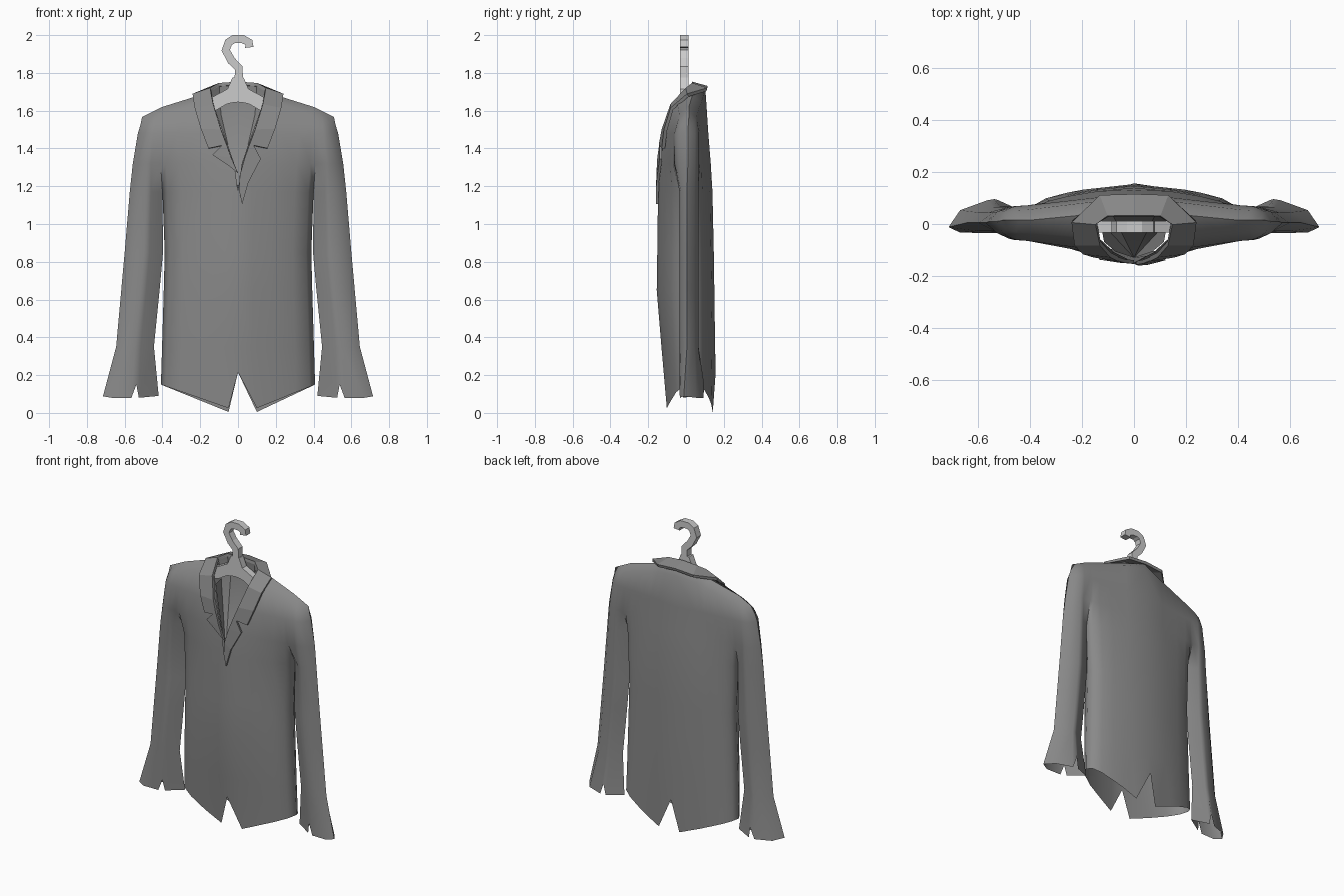
import bpy, bmesh
from mathutils import Vector

if "Cube" in bpy.data.objects:
    bpy.data.objects.remove(bpy.data.objects["Cube"])


def lerp(a, b, t):
    return a + (b - a) * t


def make(name, faces, smooth=None, thick=0, mat=None):
    """Object from a list of faces given as point lists, welded together."""
    bm = bmesh.new()
    for f in faces:
        bm.faces.new([bm.verts.new(p) for p in f])
    bmesh.ops.remove_doubles(bm, verts=bm.verts, dist=0.001)
    bmesh.ops.dissolve_degenerate(bm, edges=bm.edges, dist=0.0005)
    bmesh.ops.recalc_face_normals(bm, faces=bm.faces)
    me = bpy.data.meshes.new(name)
    bm.to_mesh(me)
    bm.free()
    ob = bpy.data.objects.new(name, me)
    bpy.context.collection.objects.link(ob)
    if mat:
        me.materials.append(mat)
    if thick:
        m = ob.modifiers.new("thickness", "SOLIDIFY")
        m.thickness = thick
        m.offset = 0
    if smooth:
        bpy.context.view_layer.objects.active = ob
        ob.select_set(True)
        bpy.ops.object.shade_smooth_by_angle(angle=smooth)
        ob.select_set(False)
    return ob


def quads(rows):
    return [[a[i], a[i + 1], b[i + 1], b[i]]
            for a, b in zip(rows, rows[1:]) for i in range(len(a) - 1)]


def mirrored(faces, sides=(-1, 1)):
    return [[(s * x, y, z) for x, y, z in f] for s in sides for f in faces]


cloth = bpy.data.materials.new("dark_cloth")
cloth.diffuse_color = (0.25, 0.25, 0.25, 1)
cloth.use_nodes = True
cloth.node_tree.nodes["Principled BSDF"].inputs["Base Color"].default_value = cloth.diffuse_color

# column fractions across half the torso and across a sleeve
U = [0, .2, .45, .75, .93, 1]
FRONT_LENS = [1, .92, .79, .58, .33, 0]
BACK_LENS = [1, .88, .81, .71, .54, .32, 0]
V = [0, .35, .42, .5, .8, 1]
TUBE = [0, .9, 1, 1, .72, 0]
UPPER = [1, .95, .92, .88, .6, 0]

# below the armpit: z, torso half width, sleeve inner x, sleeve outer x, front y, back y
LOWER = [(1.17, .40, .40, .573, -.148, .140), (.85, .388, .397, .60, -.152, .147),
         (.65, .393, .415, .618, -.155, .150), (.35, .402, .445, .645, -.13, .154)]
# above the armpit: z, neck x, split x, outer x, front y, back y
ABOVE = [(1.48, .075, .41, .53, -.11, .118), (1.32, .02, .41, .557, -.138, .131)]
CUFF = [(.42, .09), (.525, .08), (.538, .15), (.565, .078), (.67, .08), (.715, .088)]


def shoulder(x):
    pts = [(0, 1.72), (.15, 1.70), (.24, 1.67), (.40, 1.62), (.52, 1.56)]
    for (a, za), (b, zb) in zip(pts, pts[1:]):
        if x <= b:
            return lerp(za, zb, (x - a) / (b - a))
    return 1.56


def columns(x0, x1, back):
    """Torso x positions with their fraction; the back adds a centre column."""
    if back:
        xs = [0] + [lerp(.14, x1, u) for u in U]
        return [(x, x / x1) for x in xs]
    return [(lerp(x0, x1, u), u) for u in U]


def panel(s, back):
    # shoulder and chest
    ridge = [(x, lerp(.04, .015, (x - .14) / .26), shoulder(x))
             for x, u in columns(.14, .40, back)]
    if back:
        ridge[0] = (0, .10, 1.72)
    ridge += [(x, .015, shoulder(x)) for x in (lerp(.40, .508, v) for v in V[1:])]
    y0, y1 = (.105, .055) if back else (-.05, -.035)
    row = [(x, lerp(y0, y1, u), shoulder(x) - .04) for x, u in columns(.14, .41, back)]
    row += [(lerp(.41, .517, v), lerp(.012, y1, f), shoulder(lerp(.41, .515, v)) - .04)
            for v, f in zip(V[1:], UPPER[1:])]
    upper = [ridge, row]
    for z, xn, xs, xo, yf, yb in ABOVE:
        y0, y1 = (yb, .072) if back else (yf, -.065)
        row = [(x, lerp(y0, y1, u), z) for x, u in columns(xn, xs, back)]
        row += [(lerp(xs, xo, v), lerp(.01, y1, f), z) for v, f in zip(V[1:], UPPER[1:])]
        upper.append(row)
    # torso and sleeve below the armpit
    torso, sleeve = [], []
    lens = BACK_LENS if back else FRONT_LENS
    for z, xs, xi, xo, yf, yb in LOWER:
        y0, half = (yb, .05) if back else (yf, -.05)
        torso.append([(x, lerp(.025, y0, f), z)
                      for (x, u), f in zip(columns(0, xs, back), lens)])
        sleeve.append([(lerp(xi, xo, v), lerp(.025, .005, v) + half * f, z)
                       for v, f in zip(V, TUBE)])
    upper.append(torso[0] + sleeve[0][1:])
    # pointed hem with a centre slit
    hx, hz = (.10 if s > 0 else .05), (.005 if back else .025)
    hem = []
    for k, ((x, u), f) in enumerate(zip(columns(0, .408, back), lens)):
        x = (0, hx)[k] if k < 2 else x
        z = .215 if k == 0 else lerp(hz, .15, (max(x, hx) - hx) / (.408 - hx))
        hem.append((x, lerp(.03, .157 if back else -.113, f), z))
    torso.append(hem)
    # flared cuff with a slit
    half = .075 if back else -.045
    sleeve.append([(x, lerp(.045, -.012, v) + half * f, z)
                   for (x, z), v, f in zip(CUFF, V, TUBE)])
    return mirrored([f for rows in (upper, torso, sleeve) for f in quads(rows)], (s,))


make("jacket_body", [f for s in (-1, 1) for b in (False, True) for f in panel(s, b)],
     smooth=1.0, mat=cloth)

# collar: inner and outer edge pairs from back centre to the notch
COLLAR = [((0, .03, 1.745), (0, .113, 1.722)), ((.10, .03, 1.738), (.13, .11, 1.712)),
          ((.145, 0, 1.712), (.238, .01, 1.682)), ((.13, -.075, 1.63), (.228, -.075, 1.61)),
          ((.09, -.12, 1.5), (.195, -.108, 1.5)), ((.06, -.135, 1.42), (.155, -.12, 1.40))]
make("collar", mirrored(quads(COLLAR)), thick=.018, mat=cloth)

# neck lining: back wall below the collar, then a sloping floor to the bottom of the V
wall_top = [pair[0] for pair in COLLAR[:3]]
wall_low = [(0, .05, 1.58), (.09, .05, 1.58), (.13, .01, 1.58)]
tip = (0, -.13, 1.19)
edge = [wall_low[2], (.115, -.07, 1.58), (.07, -.107, 1.46)]
floor = [[a, b, tip] for pts in (wall_low, edge) for a, b in zip(pts, pts[1:])]
make("neck_lining", mirrored(quads([wall_top, wall_low]) + floor), smooth=.6, mat=cloth)

# lapels, the right one overlapping and longer
NOTCH = ((.06, -.135, 1.42), (.08, -.133, 1.42))
LONG = [NOTCH, ((.035, -.145, 1.35), (.12, -.133, 1.345)),
        ((.01, -.15, 1.26), (.055, -.15, 1.22)), ((.005, -.151, 1.18), (.022, -.153, 1.105))]
SHORT = [NOTCH, ((.035, -.143, 1.35), (.135, -.13, 1.365)), ((0, -.146, 1.27), (.05, -.143, 1.31))]
for name, s, pairs in (("lapel_right", 1, LONG), ("lapel_left", -1, SHORT)):
    make(name, mirrored(quads(pairs), (s,)), thick=.014, mat=cloth)

# hanger hook: ribbon of constant width along a path in the xz plane
PATH = [(.06, 1.935), (.057, 1.962), (.025, 1.979), (-.022, 1.979), (-.05, 1.962),
        (-.065, 1.92), (-.035, 1.865), (.004, 1.825), (.004, 1.76)]
path = [Vector(p) for p in PATH]
ribbon = []
for i, p in enumerate(path):
    d0 = (p - path[max(i - 1, 0)]).normalized()
    d1 = (path[min(i + 1, len(path) - 1)] - p).normalized()
    t = (d0 + d1).normalized()
    n = Vector((-t.y, t.x)) * .022
    ribbon.append(((p.x + n.x, -.01, p.y + n.y), (p.x - n.x, -.01, p.y - n.y)))
make("hanger_hook", quads(ribbon), thick=.045)

# hanger arms: upper and lower edge pairs, mirrored and ending just inside the neck
ARM = [((.0, 1.775), (0, 1.645)), ((.03, 1.775), (.03, 1.642)), ((.055, 1.715), (.06, 1.635)),
       ((.13, 1.675), (.12, 1.60)), ((.22, 1.63), (.22, 1.57))]
make("hanger_arms", mirrored([[(x, -.01, z) for x, z in f] for f in quads(ARM)]), thick=.045)
